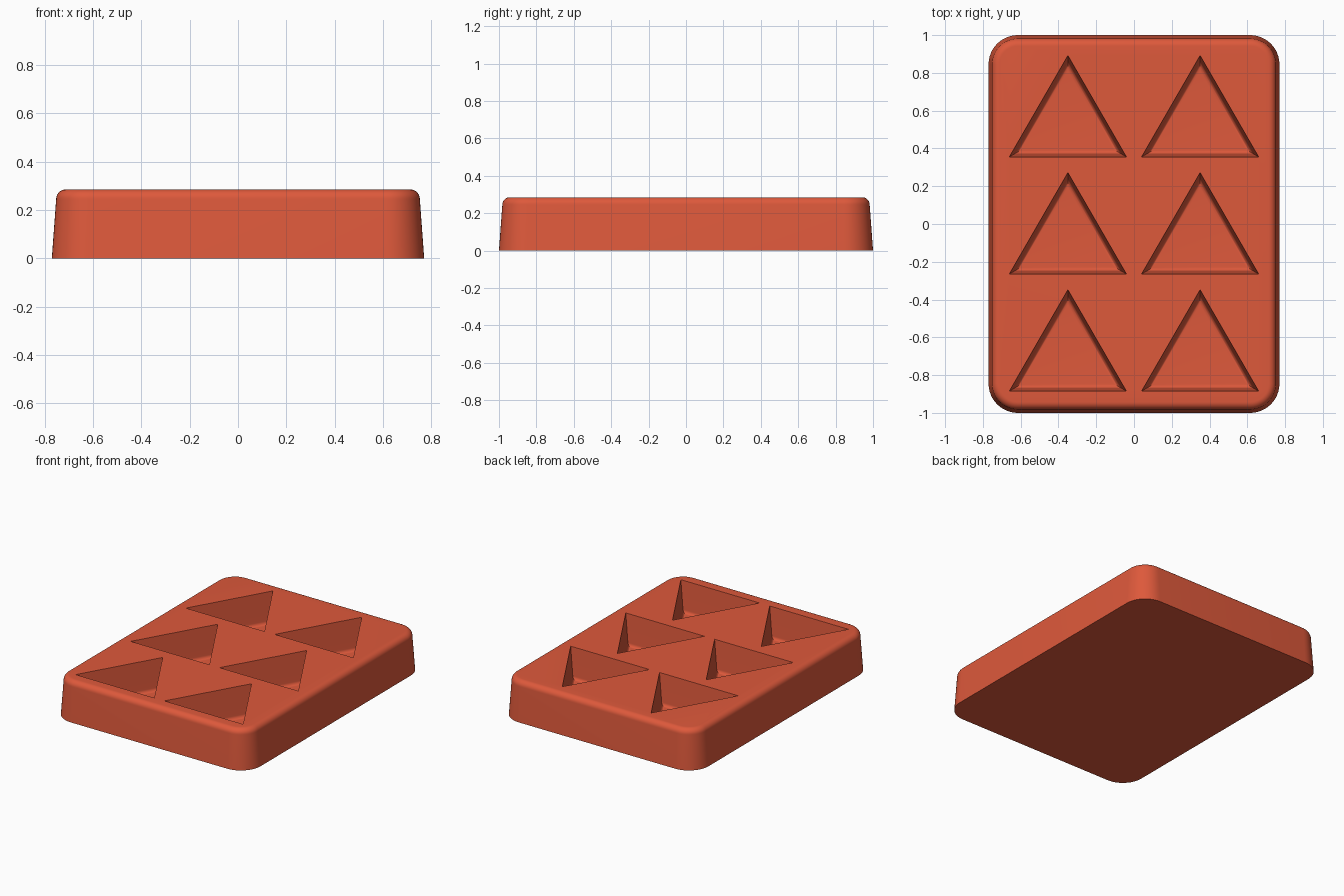
import bpy, bmesh
from math import sin, cos, pi, radians

cube = bpy.data.objects.get("Cube")
if cube:
    bpy.data.objects.remove(cube, do_unlink=True)

red = bpy.data.materials.new("terracotta red")
red.use_nodes = True
colour = (0.73, 0.10, 0.044, 1)
red.diffuse_color = colour
red.node_tree.nodes["Principled BSDF"].inputs["Base Color"].default_value = colour


def loft(name, stacks):
    """Closed solids, each skinned through a list of point rings from bottom to top."""
    bm = bmesh.new()
    for rings in stacks:
        loops = [[bm.verts.new(p) for p in ring] for ring in rings]
        n = len(loops[0])
        for a, b in zip(loops, loops[1:]):
            for i in range(n):
                j = (i + 1) % n
                bm.faces.new((a[i], a[j], b[j], b[i]))
        bm.faces.new(loops[0][::-1])
        bm.faces.new(loops[-1])
    bmesh.ops.recalc_face_normals(bm, faces=bm.faces)
    mesh = bpy.data.meshes.new(name)
    bm.to_mesh(mesh)
    bm.free()
    mesh.materials.append(red)
    obj = bpy.data.objects.new(name, mesh)
    bpy.context.collection.objects.link(obj)
    return obj


def rounded_rect(inset, z, steps=12):
    hx, hy, r = 0.77 - inset, 1.0 - inset, 0.155 - inset
    ring = []
    for k, (sx, sy) in enumerate([(1, 1), (-1, 1), (-1, -1), (1, -1)]):
        for s in range(steps + 1):
            a = (k + s / steps) * pi / 2
            ring.append((sx * (hx - r) + r * cos(a), sy * (hy - r) + r * sin(a), z))
    return ring


def triangle(cx, cy, inset, z):
    r = 2 * (0.179 - inset)
    return [(cx + r * cos(a), cy + r * sin(a), z)
            for a in (radians(90 + 120 * k) for k in range(3))]


# Tapered tray body with a rounded upper rim
HEIGHT, RIM, DRAFT = 0.285, 0.04, 0.018
angles = [i / 8 * pi / 2 for i in range(9)]
body_rings = [rounded_rect(0, 0)]
body_rings += [rounded_rect(DRAFT + RIM * (1 - cos(a)), HEIGHT - RIM * (1 - sin(a)))
               for a in angles]
tray = loft("mould_tray", [body_rings])

# Triangular cavities: drafted walls with a fillet around the floor
FLOOR, FILLET, SLOPE = 0.065, 0.024, 0.016
cavities = []
for cx in (-0.35, 0.35):
    for row in (-1, 0, 1):
        cy = -0.086 + 0.62 * row
        rings = [triangle(cx, cy, SLOPE + FILLET * (1 - sin(a)), FLOOR + FILLET * (1 - cos(a)))
                 for a in angles]
        rings += [triangle(cx, cy, 0, HEIGHT), triangle(cx, cy, 0, HEIGHT + 0.1)]
        cavities.append(rings)
cutter = loft("cavity_cutter", cavities)
cutter.hide_render = True

# Cut the cavities and shade the rounded parts smooth
cut = tray.modifiers.new("cavities", 'BOOLEAN')
cut.operation = 'DIFFERENCE'
cut.solver = 'EXACT'
cut.object = cutter
bpy.ops.object.select_all(action='DESELECT')
bpy.context.view_layer.objects.active = tray
tray.select_set(True)
bpy.ops.object.modifier_apply(modifier=cut.name)
bpy.data.objects.remove(cutter, do_unlink=True)
bpy.ops.object.shade_smooth_by_angle(angle=radians(30))
